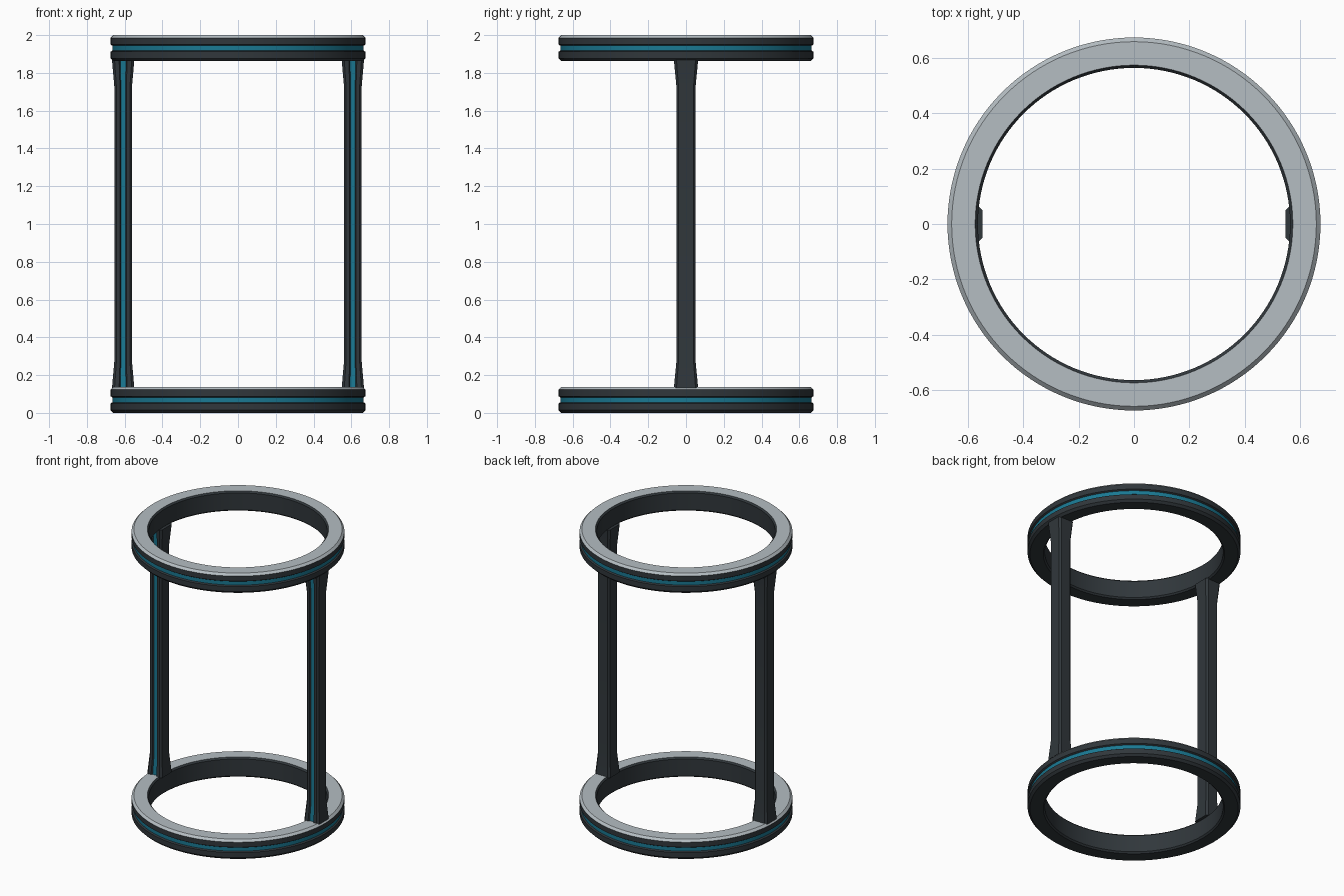
import bpy, bmesh, math

if "Cube" in bpy.data.objects:
    bpy.data.objects.remove(bpy.data.objects["Cube"])


def material(name, rgb):
    m = bpy.data.materials.new(name)
    m.diffuse_color = (*rgb, 1)
    m.use_nodes = True
    m.node_tree.nodes["Principled BSDF"].inputs["Base Color"].default_value = m.diffuse_color
    return m


MATS = [material("dark_slate", (0.030, 0.038, 0.044)),
        material("teal", (0.010, 0.190, 0.290)),
        material("light_grey", (0.46, 0.51, 0.54))]


def skin(name, loops, seg_mats, closed):
    """Bridge consecutive closed loops; each strip along the loop has its own material."""
    bm = bmesh.new()
    rows = [[bm.verts.new(p) for p in loop] for loop in loops]
    n = len(rows[0])
    pairs = list(zip(rows, rows[1:]))
    if closed:
        pairs.append((rows[-1], rows[0]))
    for a, b in pairs:
        for i in range(n):
            j = (i + 1) % n
            f = bm.faces.new((a[i], a[j], b[j], b[i]))
            f.material_index = seg_mats[i]
    if not closed:
        bm.faces.new(rows[0])
        bm.faces.new(rows[-1])
    bmesh.ops.recalc_face_normals(bm, faces=bm.faces)
    me = bpy.data.meshes.new(name)
    bm.to_mesh(me)
    bm.free()
    for m in MATS:
        me.materials.append(m)
    ob = bpy.data.objects.new(name, me)
    bpy.context.collection.objects.link(ob)
    bpy.ops.object.select_all(action='DESELECT')
    ob.select_set(True)
    bpy.context.view_layer.objects.active = ob
    bpy.ops.object.shade_smooth_by_angle(angle=math.radians(25))
    return ob


# Rings: lathed profile with chamfers and a teal groove around the outside
H = 0.138
R, RI = 0.675, 0.565
ring_profile = [(RI + 0.01, 0), (R - 0.015, 0), (R, 0.015), (R, 0.050),
                (R - 0.010, 0.056), (R - 0.010, 0.082), (R, 0.088),
                (R, H - 0.015), (R - 0.015, H), (RI + 0.01, H),
                (RI, H - 0.01), (RI, 0.01)]
ring_mats = [0, 0, 0, 0, 1, 0, 0, 2, 2, 0, 0, 0]
SEG = 128
for name, z0 in (("bottom_ring", 0), ("top_ring", 2 - H)):
    loops = []
    for k in range(SEG):
        a = 2 * math.pi * k / SEG
        loops.append([(r * math.cos(a), r * math.sin(a), z0 + z) for r, z in ring_profile])
    skin(name, loops, ring_mats, True)

# Posts: chamfered section with a teal groove in front, flared at both ends
W, D, C = 0.047, 0.051, 0.011
section = [(-W + C, -D), (-0.017, -D), (-0.012, -D + 0.008), (0.012, -D + 0.008),
           (0.017, -D), (W - C, -D), (W, -D + C), (W, D - C),
           (W - C, D), (-W + C, D), (-W, D - C), (-W, -D + C)]
post_mats = [0, 0, 1, 0, 0, 0, 0, 0, 0, 0, 0, 0]
levels = [(H - 0.006, 1.26), (0.27, 1.0), (1.73, 1.0), (2 - H + 0.006, 1.26)]
for name, cx in (("left_post", -0.608), ("right_post", 0.608)):
    loops = [[(cx + x * s, y * s, z) for x, y in section] for z, s in levels]
    skin(name, loops, post_mats, False)
